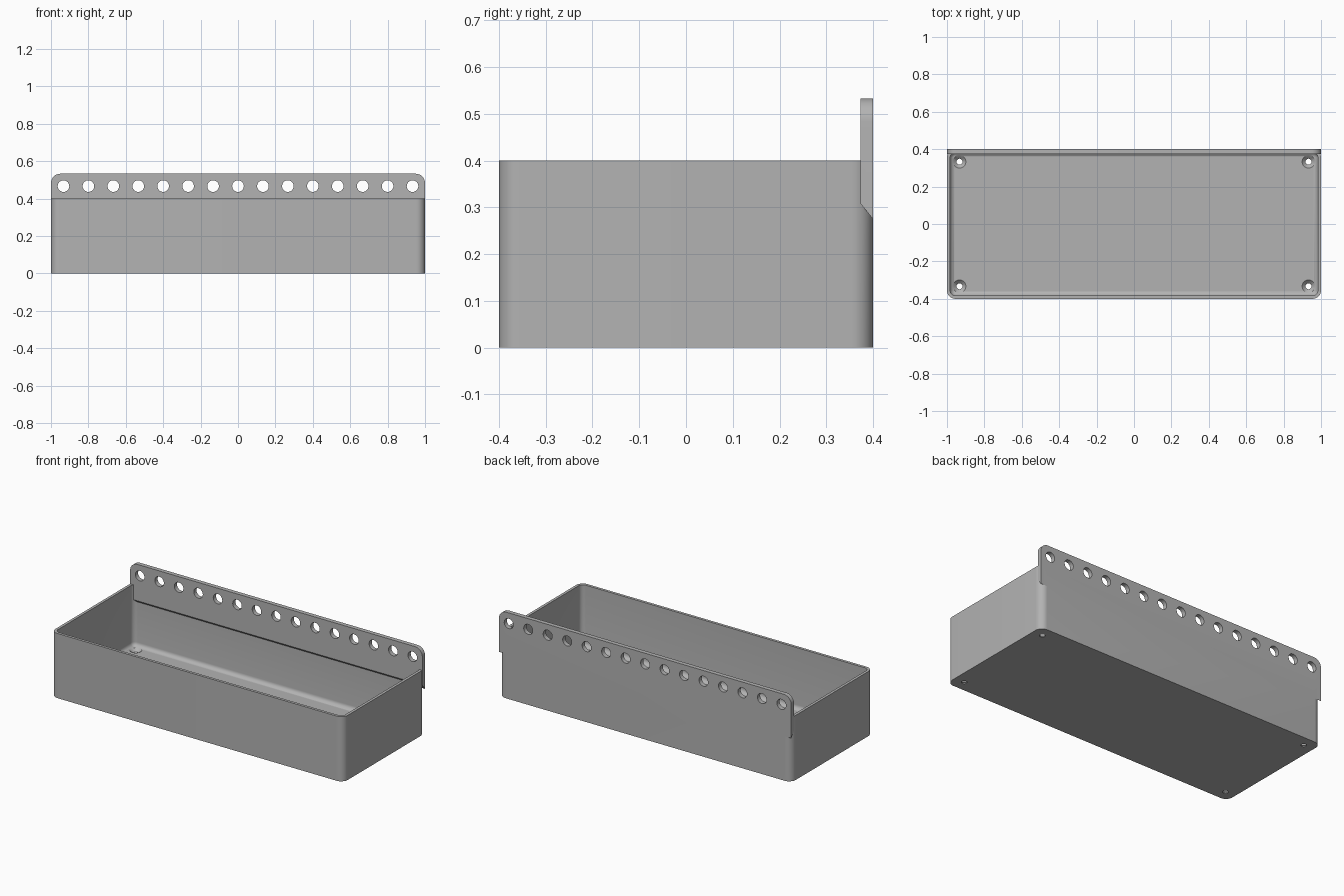
import bpy, bmesh, math
from mathutils import Matrix

old = bpy.data.objects.get("Cube")
if old:
    bpy.data.objects.remove(old)

grey = bpy.data.materials.new("plain grey")
grey.use_nodes = True
COLOR = (0.45, 0.45, 0.45, 1)
grey.diffuse_color = COLOR
grey.node_tree.nodes["Principled BSDF"].inputs["Base Color"].default_value = COLOR

WALL, FLOOR, HEIGHT, FILLET = 0.017, 0.022, 0.4, 0.025


def make(name, bm):
    bmesh.ops.recalc_face_normals(bm, faces=bm.faces)
    mesh = bpy.data.meshes.new(name)
    bm.to_mesh(mesh)
    bm.free()
    mesh.materials.append(grey)
    obj = bpy.data.objects.new(name, mesh)
    bpy.context.collection.objects.link(obj)
    return obj


def rounded_rect(inset, radius, steps=10):
    hx, hy = 1 - inset, 0.4 - inset
    pts = []
    for q, (sx, sy) in enumerate([(1, 1), (-1, 1), (-1, -1), (1, -1)]):
        for i in range(steps + 1):
            a = (q + i / steps) * math.pi / 2
            pts.append((sx * (hx - radius) + radius * math.cos(a),
                        sy * (hy - radius) + radius * math.sin(a)))
    return pts


def combine(target, tool, operation):
    mod = target.modifiers.new(operation.title(), 'BOOLEAN')
    mod.operation, mod.solver, mod.object = operation, 'EXACT', tool
    bpy.context.view_layer.objects.active = target
    bpy.ops.object.modifier_apply(modifier=mod.name)
    bpy.data.objects.remove(tool)


# Tray: rounded rings from outer base, over the rim, down to the filleted floor
rings = [(0, 0), (0, HEIGHT), (WALL, HEIGHT)]
for i in range(7):
    a = i / 6 * math.pi / 2
    rings.append((WALL + FILLET * (1 - math.cos(a)), FLOOR + FILLET * (1 - math.sin(a))))
bm = bmesh.new()
loops = []
for inset, z in rings:
    pts = rounded_rect(inset, max(0.045 - inset, 0.002))
    loops.append([bm.verts.new((x, y, z)) for x, y in pts])
for low, high in zip(loops, loops[1:]):
    for i in range(len(low)):
        j = (i + 1) % len(low)
        bm.faces.new((low[i], low[j], high[j], high[i]))
bm.faces.new(loops[0])
bm.faces.new(loops[-1])
tray = make("storage_tray", bm)

# Hanging rail: rounded top corners, sloping underside
RAIL_Y, RAIL_TOP, CORNER = 0.3733, 0.5333, 0.05
outline = [(-1, 0.275), (1, 0.275)]
for side, start in ((1, 0), (-1, math.pi / 2)):
    for i in range(11):
        a = start + i / 10 * math.pi / 2
        outline.append((side * (1 - CORNER) + CORNER * math.cos(a),
                        RAIL_TOP - CORNER + CORNER * math.sin(a)))
bm = bmesh.new()
back = [bm.verts.new((x, 0.4, z)) for x, z in outline]
front = [bm.verts.new((x, RAIL_Y, 0.308 if z < 0.3 else z)) for x, z in outline]
bm.faces.new(back)
bm.faces.new(front)
for i in range(len(back)):
    j = (i + 1) % len(back)
    bm.faces.new((back[i], back[j], front[j], front[i]))
rail = make("hanging_rail", bm)
combine(tray, rail, 'UNION')

# Row of round holes through the rail
bm = bmesh.new()
for i in range(15):
    place = Matrix.Translation(((i - 7) * 0.1333, 0.387, 0.467)) @ Matrix.Rotation(math.pi / 2, 4, 'X')
    bmesh.ops.create_cone(bm, cap_ends=True, segments=32, radius1=0.031, radius2=0.031,
                          depth=0.1, matrix=place)
combine(tray, make("rail_hole_cutter", bm), 'DIFFERENCE')

# Countersunk screw holes in the floor corners
for radius1, radius2, low, high in ((0.016, 0.016, -0.02, 0.05), (0.014, 0.038, 0.002, 0.026)):
    bm = bmesh.new()
    for x in (-0.933, 0.933):
        for y in (-0.333, 0.333):
            bmesh.ops.create_cone(bm, cap_ends=True, segments=32, radius1=radius1, radius2=radius2,
                                  depth=high - low, matrix=Matrix.Translation((x, y, (low + high) / 2)))
    combine(tray, make("screw_hole_cutter", bm), 'DIFFERENCE')

# Smooth the rounded corners, keep the edges crisp
bpy.ops.object.select_all(action='DESELECT')
tray.select_set(True)
bpy.context.view_layer.objects.active = tray
bpy.ops.object.shade_smooth_by_angle(angle=math.radians(30))
